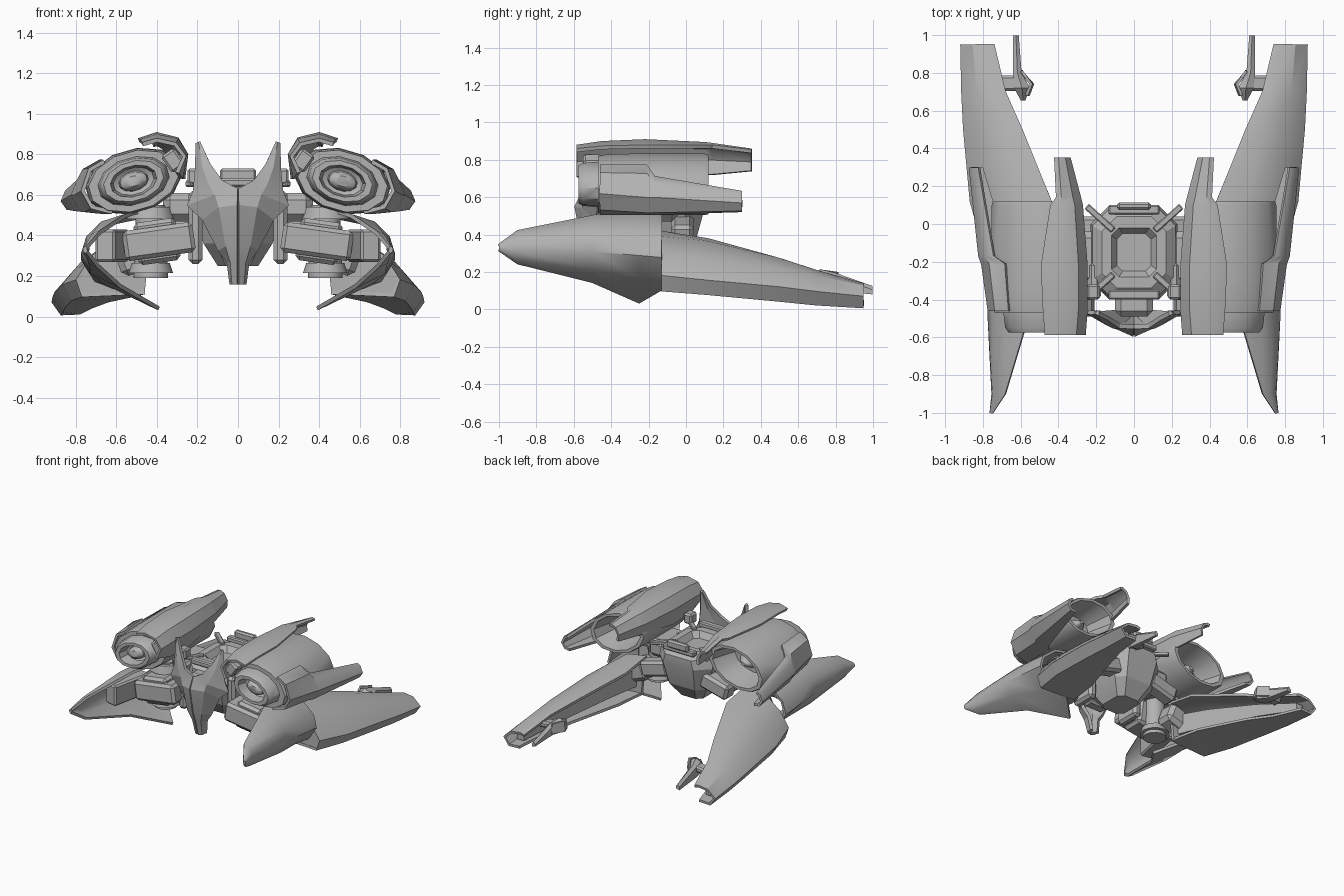
import bpy, bmesh, math
from mathutils import Vector, Matrix

if "Cube" in bpy.data.objects:
    bpy.data.objects.remove(bpy.data.objects["Cube"])

grey = bpy.data.materials.new("hull_grey")
grey.diffuse_color = (0.45, 0.45, 0.45, 1)
grey.use_nodes = True
grey.node_tree.nodes["Principled BSDF"].inputs["Base Color"].default_value = grey.diffuse_color


def finish(name, bm, mirror=True, thick=0, angle=35):
    """Turn a bmesh into a mirrored, sharp-edged object."""
    bmesh.ops.recalc_face_normals(bm, faces=bm.faces)
    me = bpy.data.meshes.new(name)
    bm.to_mesh(me)
    bm.free()
    me.materials.append(grey)
    ob = bpy.data.objects.new(name, me)
    bpy.context.collection.objects.link(ob)
    bpy.ops.object.select_all(action='DESELECT')
    ob.select_set(True)
    bpy.context.view_layer.objects.active = ob
    if thick:
        m = ob.modifiers.new("shell", 'SOLIDIFY')
        m.thickness, m.offset = thick, 0
        bpy.ops.object.modifier_apply(modifier=m.name)
    if mirror:
        m = ob.modifiers.new("mirror", 'MIRROR')
        bpy.ops.object.modifier_apply(modifier=m.name)
    bpy.ops.object.shade_smooth_by_angle(angle=math.radians(angle))
    return ob


def loft(name, rings, closed=False, caps=False, **kw):
    """Skin a list of equal-length point rings."""
    bm = bmesh.new()
    rows = [[bm.verts.new(p) for p in r] for r in rings]
    n = len(rows[0])
    for a, b in zip(rows, rows[1:]):
        for i in range(n if closed else n - 1):
            j = (i + 1) % n
            bm.faces.new((a[i], a[j], b[j], b[i]))
    if caps:
        bm.faces.new(rows[0])
        bm.faces.new(rows[-1])
    return finish(name, bm, **kw)


def shell(name, sections, thick=0.02, **kw):
    """Open shell from (y, [(x, z), ...]) sections."""
    return loft(name, [[(x, y, z) for x, z in pts] for y, pts in sections], thick=thick, **kw)


def box(name, c, size, rot=(0, 0, 0), bevel=0.012, mirror=True):
    bm = bmesh.new()
    bmesh.ops.create_cube(bm, size=1)
    bmesh.ops.scale(bm, vec=size, verts=bm.verts)
    if bevel:
        bmesh.ops.bevel(bm, geom=bm.edges[:], offset=bevel, segments=1, affect='EDGES')
    r = Matrix.Rotation(math.radians(rot[2]), 4, 'Z') @ Matrix.Rotation(math.radians(rot[1]), 4, 'Y') \
        @ Matrix.Rotation(math.radians(rot[0]), 4, 'X')
    bmesh.ops.transform(bm, matrix=Matrix.Translation(c) @ r, verts=bm.verts)
    return finish(name, bm, mirror)


def turned(name, profile, c, a, b, tilt, n=12):
    """Elliptical turned part along y from (y, scale) profile."""
    t = math.radians(tilt)
    rings = []
    for y, s in profile:
        ring = []
        for k in range(n):
            w = 2 * math.pi * (k + 0.5) / n
            u, v = a * s * math.cos(w), b * s * math.sin(w)
            ring.append((c[0] + u * math.cos(t) + v * math.sin(t), y,
                         c[1] - u * math.sin(t) + v * math.cos(t)))
        rings.append(ring)
    return loft(name, rings, closed=True, caps=True, angle=40)


def octagon(hx, hy, cut, z, cy=-0.15):
    return [(x, y + cy, z) for x, y in (
        (hx, -hy + cut), (hx, hy - cut), (hx - cut, hy), (-hx + cut, hy),
        (-hx, hy - cut), (-hx, -hy + cut), (-hx + cut, -hy), (hx - cut, -hy))]


# engine nacelle with stepped intake and hollow nozzle
NAC = (0.515, 0.668)
turned("engine_nacelle", [(-0.47, 0.2), (-0.50, 0.42), (-0.575, 0.48), (-0.575, 0.62), (-0.55, 0.70),
                          (-0.47, 0.74), (-0.47, 0.93), (-0.42, 0.98), (-0.30, 1.0), (0.10, 1.0), (0.12, 0.97),
                          (0.12, 0.84), (-0.08, 0.62), (-0.08, 0.3)], NAC, 0.245, 0.158, 16)
turned("intake_cone", [(-0.55, 0.16), (-0.53, 0.28), (-0.47, 0.32)], NAC, 0.245, 0.158, 16)
turned("nozzle_plug", [(-0.1, 0.34), (-0.03, 0.28), (0.03, 0.08)], NAC, 0.245, 0.158, 16)

# curved cover over the upper inner side of the nacelle
shell("upper_cover", [
    (-0.585, [(.47, .85), (.40, .87), (.31, .85), (.265, .79), (.30, .71)]),
    (-0.45, [(.48, .865), (.40, .89), (.30, .87), (.255, .80), (.28, .68)]),
    (-0.22, [(.49, .87), (.40, .90), (.30, .875), (.255, .80), (.27, .68)]),
    (0.10, [(.44, .87), (.39, .885), (.32, .865), (.28, .80), (.30, .72)]),
    (0.14, [(.41, .87), (.385, .88), (.33, .86), (.29, .80), (.31, .72)]),
    (0.35, [(.42, .845), (.40, .85), (.37, .835), (.345, .79), (.35, .74)])])

# wedge cover on the outer side of the nacelle
shell("outer_cover", [
    (-0.46, [(.66, .765), (.73, .725), (.765, .62), (.72, .54), (.62, .515)]),
    (-0.21, [(.68, .765), (.76, .72), (.80, .60), (.75, .525), (.62, .515)]),
    (-0.17, [(.74, .705), (.785, .67), (.815, .60), (.77, .525), (.66, .515)]),
    (0.30, [(.82, .625), (.845, .615), (.865, .57), (.84, .535), (.80, .53)])])
box("cover_bracket", (.69, -.28, .64), (.10, .22, .14), (0, 16, 0))
box("front_clamp", (.32, -.50, .77), (.08, .10, .10), (0, 35, 0))

# forward blade: hollow shell, open on the inner side, from a point down to a low inner spike
shell("front_blade", [
    (-1.0, [(.745, .34), (.75, .338), (.755, .335), (.755, .325), (.75, .322), (.745, .32)]),
    (-0.9, [(.68, .415), (.715, .40), (.74, .36), (.745, .31), (.73, .27), (.69, .25)]),
    (-0.5, [(.56, .495), (.67, .46), (.74, .39), (.765, .31), (.72, .22), (.58, .15)]),
    (-0.25, [(.44, .535), (.62, .475), (.74, .38), (.765, .29), (.66, .17), (.39, .04)]),
    (-0.13, [(.44, .50), (.63, .46), (.74, .37), (.765, .28), (.70, .18), (.52, .11)])], angle=50)
box("blade_rib", (.62, -.48, .35), (.10, .34, .16), (0, 0, 12))

# rear wing: long shell with a flat floor, open on the inner side
wing = [
    (-0.13, [(.43, .41), (.60, .38), (.72, .29), (.79, .18), (.765, .105), (.46, .12)]),
    (0.12, [(.435, .37), (.60, .355), (.77, .26), (.86, .155), (.82, .085), (.50, .11)]),
    (0.50, [(.59, .265), (.67, .265), (.81, .21), (.895, .12), (.85, .05), (.64, .08)]),
    (0.70, [(.68, .20), (.73, .20), (.83, .17), (.905, .095), (.86, .03), (.72, .05)]),
    (0.95, [(.74, .12), (.77, .13), (.85, .12), (.91, .07), (.87, .015), (.78, .02)])]
shell("rear_wing", wing, angle=28)
loft("wing_bulkhead", [[(x, y, z) for x, z in wing[0][1]] for y in (-.125, -.10)], closed=True, caps=True)
loft("wing_spar", [[(cx + dx * s, y, z + dz * s) for dx, dz in ((-1, -1), (1, -1), (1, 1), (-1, 1))]
                   for y, cx, z, s in ((-.10, .58, .25, .08), (.15, .64, .22, .07),
                                       (.55, .74, .15, .05), (.88, .82, .072, .03))],
     closed=True, caps=True)

# small gripping claw near the wing end
box("claw_bridge", (.66, .745, .16), (.15, .08, .045), (0, 8, 0))
loft("claw_prong", [[(x0, y, z0), (x1, y, z0 - .01), (x1, y, z1 - .02), ((x0 + x1) / 2, y, z1), (x0, y, z1 - .02)]
                    for y, x0, x1, z0, z1 in ((.655, .575, .60, .15, .18), (.72, .55, .635, .12, .215),
                                              (.80, .595, .64, .11, .195), (.997, .61, .64, .09, .125))],
     closed=True, caps=True)
shell("claw_hook", [(.68, [(.57, .20), (.56, .13)]), (.74, [(.545, .21), (.535, .13)]),
                    (.81, [(.595, .20), (.60, .12)])], thick=.015)

# joints between body and blades
for i, (cx, cz, sx, sz) in enumerate(((.39, .37, .35, .15), (.40, .37, .21, .21))):
    box("joint_block_%d" % i, (cx, -.40 + .03 * i, cz), (sx, .18, sz), (0, 8, 0), .02)
for z, r, h in ((.24, .11, .05), (.37, .085, .36), (.51, .12, .06)):
    bm = bmesh.new()
    bmesh.ops.create_cone(bm, cap_ends=True, segments=12, radius1=r, radius2=r * .85, depth=h)
    bmesh.ops.translate(bm, vec=(.43, -.28, z), verts=bm.verts)
    finish("joint_pivot", bm)
box("wing_link", (.50, -.14, .30), (.20, .16, .16), (0, 20, 0), .03)
box("nacelle_pylon", (.28, -.18, .54), (.18, .28, .14), (0, 0, 0), .035)
box("shoulder_panel", (.21, -.30, .44), (.07, .20, .36), bevel=.02)
box("rear_link", (.26, -.02, .42), (.24, .12, .12), (0, 15, 0), .02)

# central hull with stepped cockpit recess
loft("body", [octagon(.10, .12, .04, .25), octagon(.17, .20, .06, .36), octagon(.23, .25, .10, .54),
              octagon(.22, .25, .11, .61), octagon(.17, .19, .08, .655), octagon(.12, .13, .04, .655),
              octagon(.09, .10, .03, .61)], closed=True, caps=True, mirror=False, angle=20)
for sy in (-1, 1):
    box("frame_arm", (.18, -.15 + sy * .18, .655), (.19, .035, .03), (0, 0, sy * 42), .006)
    box("frame_bar", (0, -.15 + sy * .225, .66), (.27, .05, .04), (0, 0, 0), .008, False)
box("rear_block", (0, .095, .70), (.18, .04, .06), mirror=False)
box("side_block", (.215, -.36, .69), (.07, .08, .08))
box("neck", (0, -.43, .48), (.20, .12, .26), bevel=.03, mirror=False)

# horned face shield
loft("face_shield", [
    [(.185, -.475, .86), (.19, -.47, .86), (.20, -.465, .855)],
    [(.135, -.50, .75), (.17, -.505, .735), (.205, -.47, .72)],
    [(.075, -.54, .67), (.14, -.525, .65), (.215, -.47, .62)],
    [(0, -.545, .63), (.11, -.54, .60), (.245, -.465, .55)],
    [(0, -.585, .55), (.09, -.545, .54), (.17, -.47, .48)],
    [(0, -.55, .36), (.055, -.53, .35), (.09, -.46, .33)],
    [(0, -.52, .27), (.03, -.505, .27), (.045, -.45, .27)],
    [(0, -.49, .16), (.02, -.48, .16), (.03, -.44, .16)]], thick=.025, angle=15)
